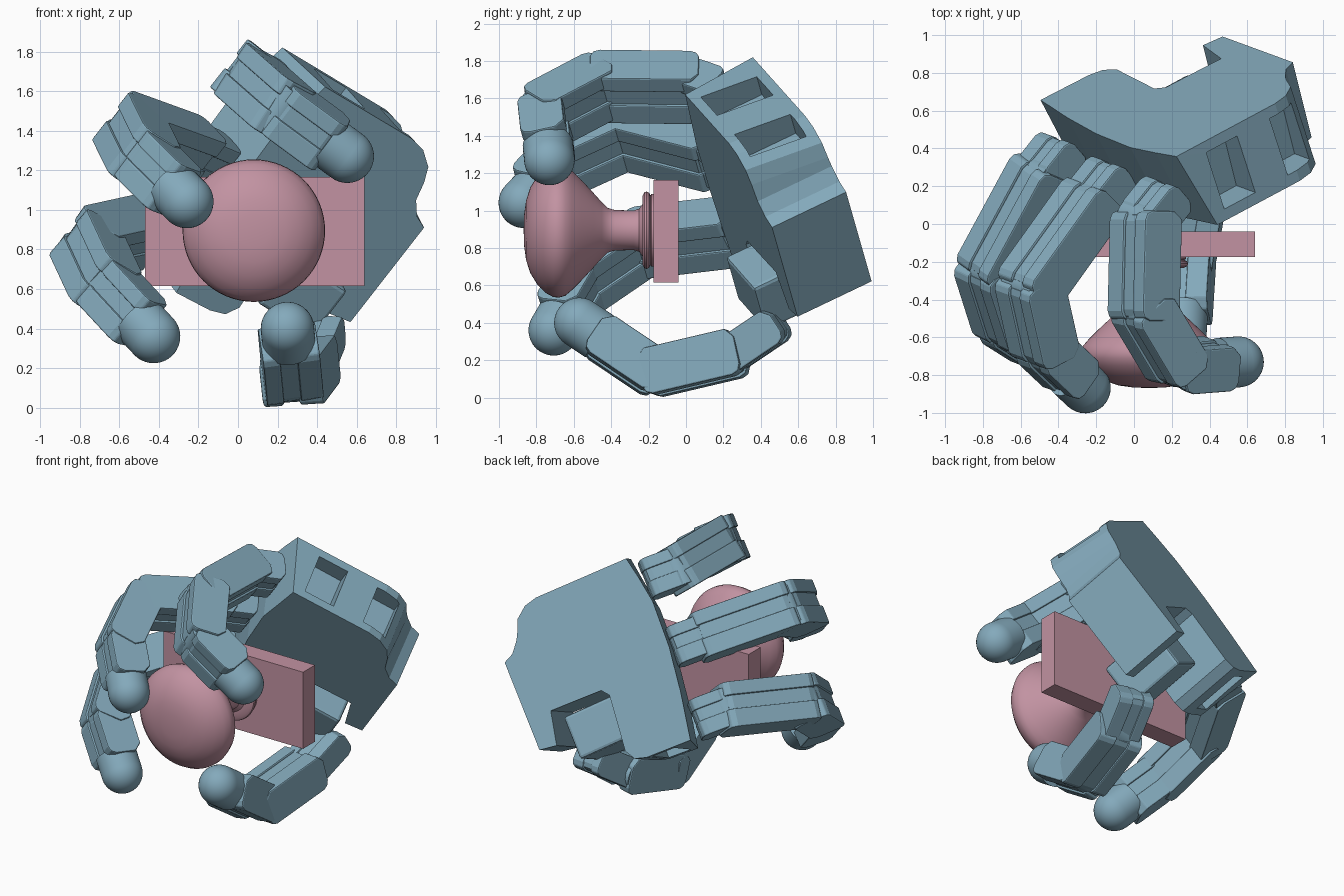
import bpy, bmesh, math
from mathutils import Vector as V

if "Cube" in bpy.data.objects:
    bpy.data.objects.remove(bpy.data.objects["Cube"])

# Palm frame: E across the palm, F toward the fingers, N out of the palm
O = V((0.94, 0.46, 0.91))
E = V((-0.60, 0.22, -0.77)).normalized()
N = V((0.22, -0.88, -0.42)).normalized()
F = E.cross(N).normalized()
if F.z < 0:
    F = -F
KNOB = V((0.08, -0.45, 0.895))


def pt(s, d, h):
    return O + E * s + F * d + N * h


def material(name, col):
    m = bpy.data.materials.new(name)
    m.diffuse_color = (*col, 1)
    m.use_nodes = True
    m.node_tree.nodes["Principled BSDF"].inputs["Base Color"].default_value = m.diffuse_color
    return m


BLUE = material("blue", (0.23, 0.40, 0.50))
PINK = material("pink", (0.54, 0.29, 0.36))


def finish(bm, name, mat, bevel=0.0, smooth=False):
    bmesh.ops.recalc_face_normals(bm, faces=bm.faces[:])
    me = bpy.data.meshes.new(name)
    bm.to_mesh(me)
    bm.free()
    ob = bpy.data.objects.new(name, me)
    bpy.context.collection.objects.link(ob)
    me.materials.append(mat)
    if bevel:
        b = ob.modifiers.new("bevel", "BEVEL")
        b.width, b.segments, b.limit_method = bevel, 2, "ANGLE"
    if smooth:
        bpy.context.view_layer.objects.active = ob
        ob.select_set(True)
        bpy.ops.object.shade_smooth_by_angle(angle=math.radians(35))
        ob.select_set(False)
    return ob


def loft(name, a, b, mat=BLUE, bevel=0.0):
    """Closed solid between two matching loops of points."""
    bm = bmesh.new()
    va, vb = [bm.verts.new(p) for p in a], [bm.verts.new(p) for p in b]
    n = len(a)
    bm.faces.new(va)
    bm.faces.new(vb[::-1])
    for i in range(n):
        j = (i + 1) % n
        bm.faces.new((va[i], vb[i], vb[j], va[j]))
    return finish(bm, name, mat, bevel)


def palm_box(name, s, d, h, bevel=0.012):
    q = [(s[0], d[0]), (s[1], d[0]), (s[1], d[1]), (s[0], d[1])]
    return loft(name, [pt(*p, h[0]) for p in q], [pt(*p, h[1]) for p in q], bevel=bevel)


def frame(a, b, side):
    z = (b - a).normalized()
    x = (side - z * side.dot(z)).normalized()
    y = z.cross(x)
    if y.dot((a + b) / 2 - KNOB) < 0:
        y = -y
    return x, y, z


def link(name, a, b, side, w=0.31, t=0.25, ext=0.06):
    """Finger link: core between two side covers that stand slightly proud."""
    x, y, z = frame(a, b, side)
    L, k = (b - a).length, t / 2
    e = L + ext

    def slab(nm, pts, x0, x1, bev):
        loop = [a + z * l + y * u for l, u in pts]
        loft(nm, [p + x * x0 for p in loop], [p + x * x1 for p in loop], bevel=bev)
    body = [(-ext, -k + .05), (-ext + .04, -k), (e - .05, -k), (e, -k + .05),
            (e, k - .05), (e - .015, k - .015), (e - .05, k), (-ext + .05, k), (-ext + .015, k - .015), (-ext, k - .05)]
    slab(name + "_body", [(l * .97 + .015 * L, u * .88) for l, u in body], -w / 2 + .03, w / 2 - .03, 0)
    for sgn, tag in ((-1, "left"), (1, "right")):
        slab(f"{name}_cover_{tag}", body, sgn * (w * .2 if sgn < 0 else w * .1), sgn * w / 2, .008)


def lathe(name, prof, org, x, z, mat, n=48):
    bm = bmesh.new()
    vs = [bm.verts.new(org + x * r + z * l) for r, l in prof]
    es = [bm.edges.new(p) for p in zip(vs, vs[1:])]
    bmesh.ops.spin(bm, geom=vs + es, cent=org, axis=z, angle=2 * math.pi, steps=n)
    bmesh.ops.remove_doubles(bm, verts=bm.verts[:], dist=1e-4)
    return finish(bm, name, mat, smooth=True)


def ball_tip(name, a, c, r=0.135):
    """Cylinder ending in a hemisphere at c."""
    z = (c - a).normalized()
    prof = [(0, -.13), (r, -.13)] + [(r * math.cos(i * math.pi / 20), r * math.sin(i * math.pi / 20)) for i in range(11)]
    lathe(name, prof, c, z.orthogonal().normalized(), z, BLUE)


def pin(name, c, side, r, w):
    x = side.normalized()
    lathe(name, [(0, -w / 2), (r, -w / 2), (r, w / 2), (0, w / 2)], c, x.orthogonal().normalized(), x, BLUE, 24)


def finger(name, j, side):
    """j: knuckle, middle joint, end joint, tip centre."""
    link(name + "_proximal", j[0], j[1], side, ext=.05)
    link(name + "_middle", j[1], j[2], side, ext=.05)
    link(name + "_distal", j[2], j[2].lerp(j[3], .70), side, w=.29, t=.24, ext=.03)
    ball_tip(name + "_tip", j[2], j[3])
    for i in range(3):
        pin(f"{name}_pin_{i}", j[i], side, .10, .25)


# Palm slab: thumb notch, arched finger end, index side leaning in toward the back
outline = [(-.35, 1.03), (-.15, 1.06), (.035, 1.09), (.35, 1.08), (.65, 1.04), (.97, .98), (.955, .66),
           (.93, .58), (.86, .54), (.48, .58), (.43, .54), (.415, .17), (.64, .12), (.62, 0),
           (0, 0), (-.03, .07), (-.1, .13), (-.2, .155), (-.28, .19), (-.34, .27), (-.36, .36)]
palm = loft("palm", [pt(s + (.055 if s < -.15 else 0), d, -.45) for s, d in outline],
            [pt(s, d - (.11 if d > .9 else 0), 0) for s, d in outline])
# Motor pockets in both palm sides
pockets = [((-.6, -.18), (.24, .42)), ((-.6, -.18), (.64, .85)), ((.80, 1.2), (.68, .84))]
for i, (ss, dd) in enumerate(pockets):
    cut = palm_box(f"palm_cutter_{i}", ss, dd, (-.39, -.06), 0)
    cut.hide_render = True
    cut.hide_set(True)
    m = palm.modifiers.new("cut", "BOOLEAN")
    m.object, m.operation, m.solver = cut, "DIFFERENCE", "EXACT"

# Three fingers, each on a knuckle link rising from the palm
fingers = {
    "index": [(-.147, 1.22, -.12), (-.25, 1.435, .30), (-.30, 1.35, .66), (-.305, .973, .81)],
    "middle": [(.33, 1.22, -.12), (.335, 1.72, .16), (.335, 1.73, .53), (.327, 1.545, .85)],
    "ring": [(.83, 1.18, -.12), (.93, 1.575, .29), (.965, 1.53, .66), (.988, 1.28, .96)],
}
for name, js in fingers.items():
    pts = [pt(*q) for q in js]
    s, d, h = js[0]
    link(name + "_knuckle", pt(s, d - .17, h - .08), pts[0], E, w=.26, t=.21, ext=.03)
    finger(name + "_finger", pts, E)

# Thumb with its motor block in the palm notch
palm_box("thumb_motor", (.46, .76), (.18, .54), (-.28, .14), .02)
TH = V((1, .06, .12))
base = [V((.41, .465, .38)), V((.35, .25, .235)), V((.275, -.175, .135)), V((.25, -.57, .40))]
link("thumb_base", base[0], base[1], TH, w=.25, t=.2, ext=.05)
link("thumb_proximal", base[1], base[2], TH, w=.31, t=.25, ext=.05)
link("thumb_distal", base[2], base[2].lerp(base[3], .7), TH, w=.29, t=.24, ext=.05)
ball_tip("thumb_tip", base[2], base[3])
for i in range(1, 3):
    pin(f"thumb_pin_{i}", base[i], TH, .10, .25)

# Door plate and turned knob
q = [(-.47, .615), (.64, .615), (.64, 1.165), (-.47, 1.165)]
loft("door_plate", [V((x, -.175, z)) for x, z in q], [V((x, -.04, z)) for x, z in q], PINK)
prof = [(0, -.868), (.08, -.866), (.16, -.855), (.23, -.832), (.29, -.795), (.335, -.75), (.357, -.71),
        (.36, -.68), (.35, -.645), (.32, -.61), (.27, -.56), (.2, -.495), (.15, -.45), (.12, -.42), (.108, -.38),
        (.106, -.28), (.115, -.25), (.14, -.232), (.185, -.232), (.203, -.222), (.207, -.21), (.2, -.197),
        (.185, -.19), (.195, -.185), (.195, -.17), (0, -.17)]
lathe("door_knob", prof, V((.08, 0, .895)), V((1, 0, 0)), V((0, 1, 0)), PINK, 64)
